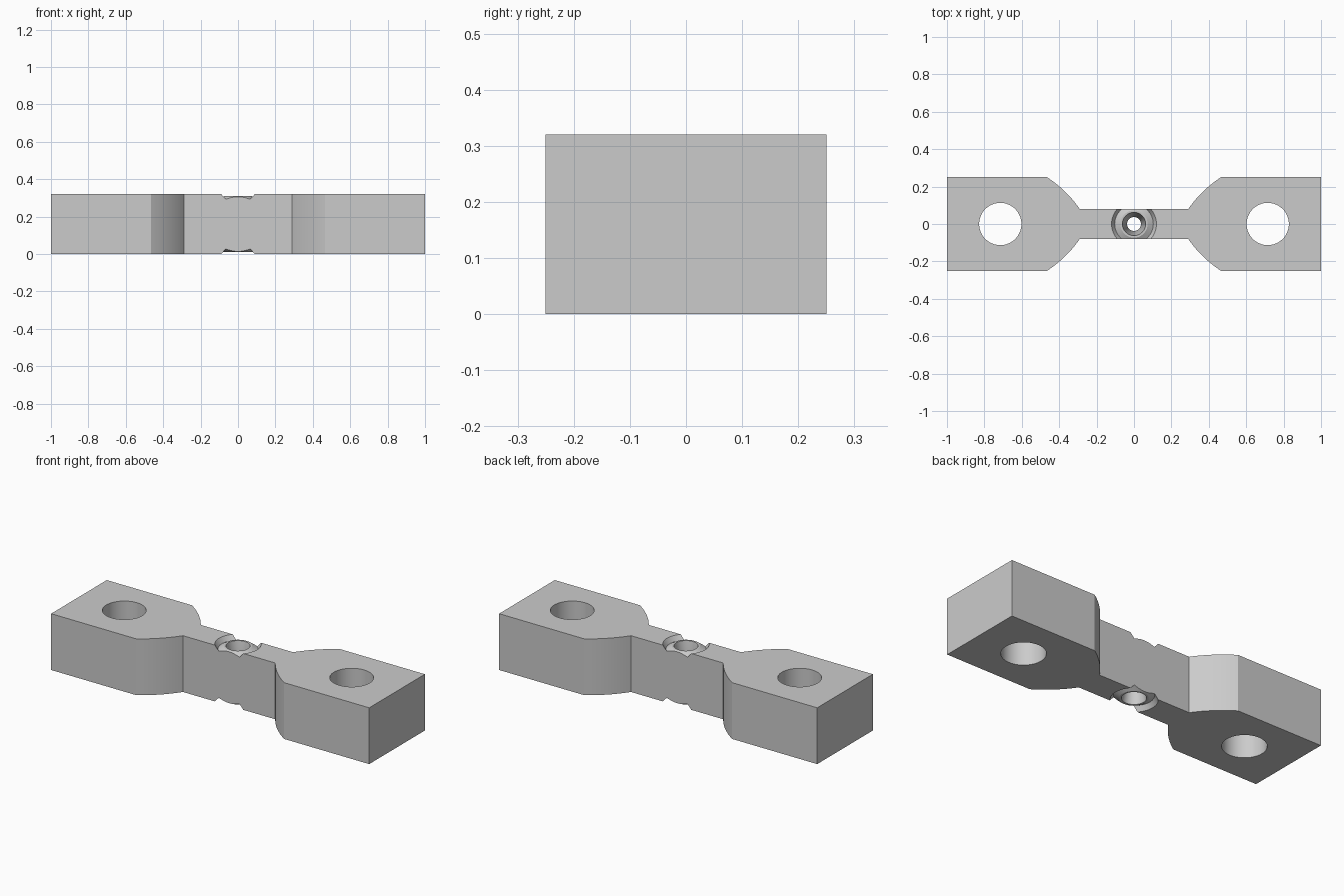
import bpy, bmesh, math
from mathutils import Vector

cube = bpy.data.objects.get("Cube")
if cube:
    bpy.data.objects.remove(cube, do_unlink=True)

HEIGHT = 0.32
NECK = 0.08
GRIP = 0.25

steel = bpy.data.materials.new("light_grey")
steel.use_nodes = True
grey = (0.6, 0.6, 0.6, 1)
steel.diffuse_color = grey
steel.node_tree.nodes["Principled BSDF"].inputs["Base Color"].default_value = grey


def finish(name, bm):
    bmesh.ops.recalc_face_normals(bm, faces=bm.faces)
    mesh = bpy.data.meshes.new(name)
    bm.to_mesh(mesh)
    bm.free()
    mesh.materials.append(steel)
    obj = bpy.data.objects.new(name, mesh)
    bpy.context.collection.objects.link(obj)
    return obj


def lathe(name, profile, x=0, steps=64):
    """Revolve an (r, z) profile, closed on the axis at both ends."""
    bm = bmesh.new()
    verts = [bm.verts.new((r, 0, z)) for r, z in profile]
    edges = [bm.edges.new(pair) for pair in zip(verts, verts[1:])]
    bmesh.ops.spin(bm, geom=verts + edges, cent=(0, 0, 0), axis=(0, 0, 1),
                   angle=math.tau, steps=steps, use_duplicate=False)
    bmesh.ops.remove_doubles(bm, verts=bm.verts, dist=1e-5)
    bmesh.ops.translate(bm, verts=bm.verts, vec=(x, 0, 0))
    return finish(name, bm)


# Bar outline: one quarter with a slightly bulging shoulder, then mirrored
start, end = Vector((0.29, NECK)), Vector((0.465, GRIP))
outward = Vector((start.y - end.y, end.x - start.x)).normalized()
shoulder = []
for i in range(13):
    t = i / 12
    shoulder.append(start.lerp(end, t) + outward * 0.012 * 4 * t * (1 - t))
quarter = shoulder + [Vector((1, GRIP))]
half = quarter + [Vector((p.x, -p.y)) for p in reversed(quarter)]
outline = half + [Vector((-p.x, p.y)) for p in reversed(half)]

bm = bmesh.new()
face = bm.faces.new([bm.verts.new((p.x, p.y, 0)) for p in outline])
top = bmesh.ops.extrude_face_region(bm, geom=[face])["geom"]
bmesh.ops.translate(bm, verts=[v for v in top if isinstance(v, bmesh.types.BMVert)],
                    vec=(0, 0, HEIGHT))
bar = finish("test_bar", bm)

# Cutters: two grip holes and a waisted centre hole with a ring groove
cutters = []
for side, x in (("left", 0.715), ("right", -0.715)):
    cutters.append(lathe(side + "_hole_cutter",
                         [(0, -0.1), (0.113, -0.1), (0.113, 0.5), (0, 0.5)], x))

upper = [(0.037, HEIGHT / 2), (0.062, 0.31), (0.073, 0.31),
         (0.103, 0.293), (0.12, HEIGHT), (0.12, 0.4), (0, 0.4)]
lower = [(r, HEIGHT - z) for r, z in reversed(upper[1:])]
cutters.append(lathe("centre_hole_cutter", lower + upper))

bpy.context.view_layer.objects.active = bar
bar.select_set(True)
for cutter in cutters:
    mod = bar.modifiers.new(cutter.name, "BOOLEAN")
    mod.operation = "DIFFERENCE"
    mod.solver = "EXACT"
    mod.object = cutter
    bpy.ops.object.modifier_apply(modifier=mod.name)
    bpy.data.objects.remove(cutter, do_unlink=True)

bpy.ops.object.select_all(action="DESELECT")
bar.select_set(True)
bpy.ops.object.shade_smooth_by_angle(angle=math.radians(20))
